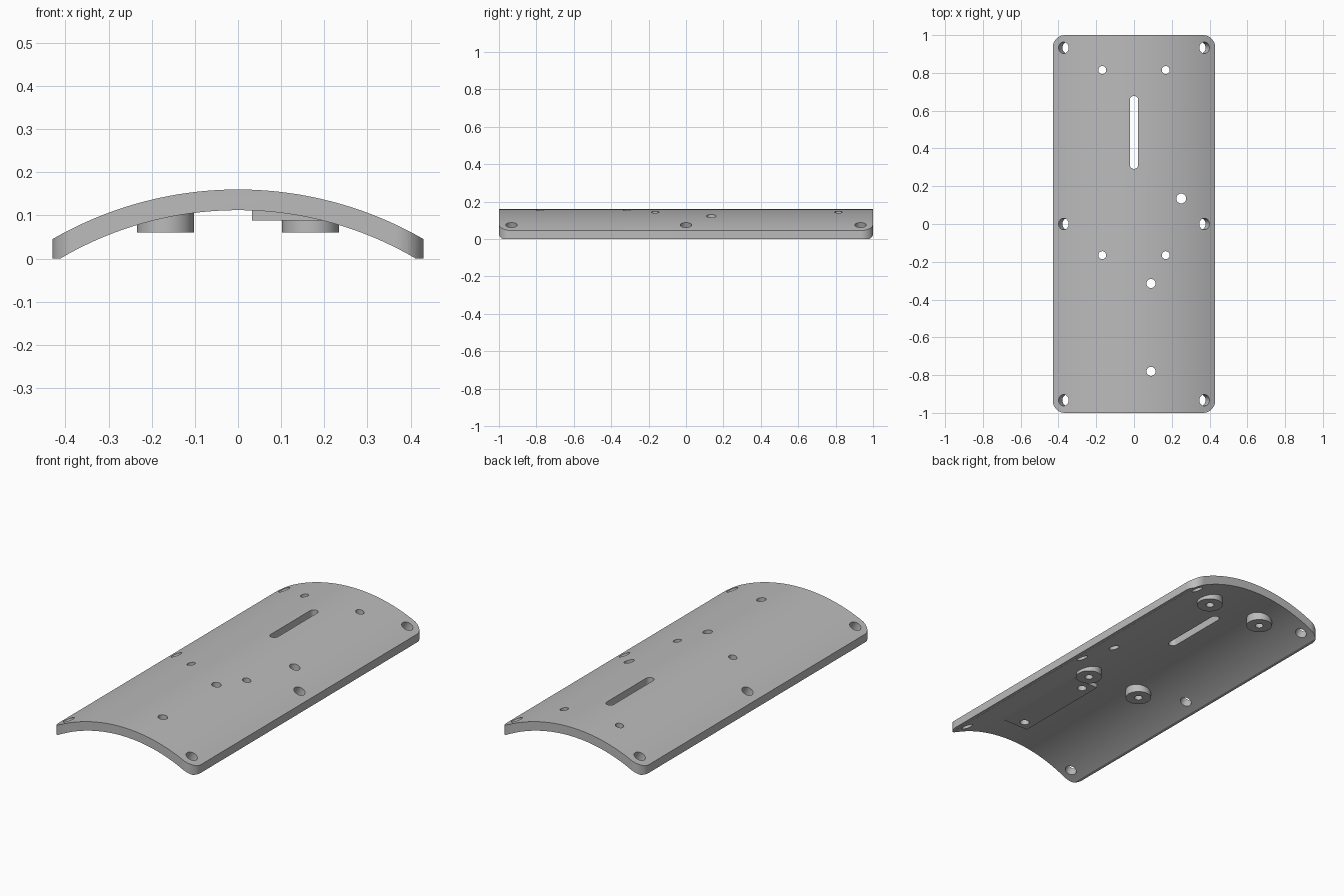
import bpy, bmesh
from math import sin, cos, asin, pi
from mathutils import Matrix, Vector

cube = bpy.data.objects.get("Cube")
if cube:
    bpy.data.objects.remove(cube, do_unlink=True)

grey = bpy.data.materials.new("plain grey")
grey.use_nodes = True
grey.diffuse_color = (0.5, 0.5, 0.5, 1)
grey.node_tree.nodes["Principled BSDF"].inputs["Base Color"].default_value = (0.5, 0.5, 0.5, 1)

R_OUT, R_IN, AXIS_Z = 0.861, 0.813, -0.701   # plate curvature
BOSSES = [(x, y) for x in (-0.168, 0.168) for y in (-0.165, 0.815)]


def make_object(name, bm):
    bmesh.ops.remove_doubles(bm, verts=bm.verts[:], dist=1e-5)
    bmesh.ops.recalc_face_normals(bm, faces=bm.faces[:])
    mesh = bpy.data.meshes.new(name)
    bm.to_mesh(mesh)
    bm.free()
    obj = bpy.data.objects.new(name, mesh)
    bpy.context.collection.objects.link(obj)
    return obj


def extrude(bm, points, direction):
    face = bm.faces.new([bm.verts.new(p) for p in points])
    ext = bmesh.ops.extrude_face_region(bm, geom=[face])
    verts = [v for v in ext["geom"] if isinstance(v, bmesh.types.BMVert)]
    bmesh.ops.translate(bm, verts=verts, vec=Vector(direction))


def rounded_slab(bm, x, y, half_w, half_l, r, z0, z1, steps=10):
    points = []
    for k, (sx, sy) in enumerate([(1, 1), (-1, 1), (-1, -1), (1, -1)]):
        for i in range(steps + 1):
            a = (k + i / steps) * pi / 2
            points.append((x + sx * (half_w - r) + r * cos(a),
                           y + sy * (half_l - r) + r * sin(a), z0))
    extrude(bm, points, (0, 0, z1 - z0))


def cylinder(bm, center, radius, depth, tilt=0, sides=32):
    matrix = Matrix.Translation(center) @ Matrix.Rotation(tilt, 4, 'Y')
    bmesh.ops.create_cone(bm, cap_ends=True, segments=sides, radius1=radius,
                          radius2=radius, depth=depth, matrix=matrix)


def boolean(obj, cutter, operation):
    mod = obj.modifiers.new("cut", 'BOOLEAN')
    mod.object, mod.operation, mod.solver = cutter, operation, 'EXACT'
    bpy.context.view_layer.objects.active = obj
    bpy.ops.object.modifier_apply(modifier=mod.name)


# Curved sheet, trimmed to a rounded rectangle with flat feet
bm = bmesh.new()
angles = [-0.65 + 1.3 * i / 72 for i in range(73)]
arc = [(R_OUT * sin(a), -1.1, AXIS_Z + R_OUT * cos(a)) for a in angles]
arc += [(R_IN * sin(a), -1.1, AXIS_Z + R_IN * cos(a)) for a in reversed(angles)]
extrude(bm, arc, (0, 2.2, 0))
plate = make_object("curved_plate", bm)

bm = bmesh.new()
rounded_slab(bm, 0, 0, 0.43, 1.0, 0.065, 0, 0.3)
outline = make_object("outline_cutter", bm)
outline.hide_render = True
boolean(plate, outline, 'INTERSECT')

# Mounting bosses on the underside
parts = [plate]
for x, y in BOSSES:
    bm = bmesh.new()
    cylinder(bm, (x, y, 0.0875), 0.066, 0.055, sides=48)
    side = "left" if x > 0 else "right"
    end = "back" if y > 0 else "front"
    parts.append(make_object(f"boss_{end}_{side}", bm))

# Flat pad under the plate
bm = bmesh.new()
extrude(bm, [(0.033, -0.83, 0.088), (0.205, -0.83, 0.088),
             (0.205, -0.26, 0.088), (0.033, -0.26, 0.088)], (0, 0, 0.034))
parts.append(make_object("mounting_pad", bm))

# All holes: upright holes, slot, and edge holes square to the curve
bm = bmesh.new()
for x, y in BOSSES:
    cylinder(bm, (x, y, 0.1), 0.021, 0.3)
for x, y, r in [(0.25, 0.135, 0.026), (0.09, -0.315, 0.024), (0.09, -0.78, 0.024)]:
    cylinder(bm, (x, y, 0.1), r, 0.3)
rounded_slab(bm, 0, 0.485, 0.0225, 0.193, 0.0225, -0.05, 0.25)
for side in (-1, 1):
    tilt = side * asin(0.373 / R_OUT)
    for y in (-0.933, 0, 0.933):
        mid = (R_OUT + R_IN) / 2
        cylinder(bm, (mid * sin(tilt), y, AXIS_Z + mid * cos(tilt)), 0.03, 0.12, tilt)
holes = make_object("hole_cutter", bm)
holes.hide_render = True

for obj in parts:
    boolean(obj, holes, 'DIFFERENCE')
    obj.data.materials.clear()
    obj.data.materials.append(grey)
    bpy.ops.object.select_all(action='DESELECT')
    obj.select_set(True)
    bpy.context.view_layer.objects.active = obj
    bpy.ops.object.shade_smooth_by_angle()

for cutter in (outline, holes):
    bpy.data.objects.remove(cutter, do_unlink=True)
